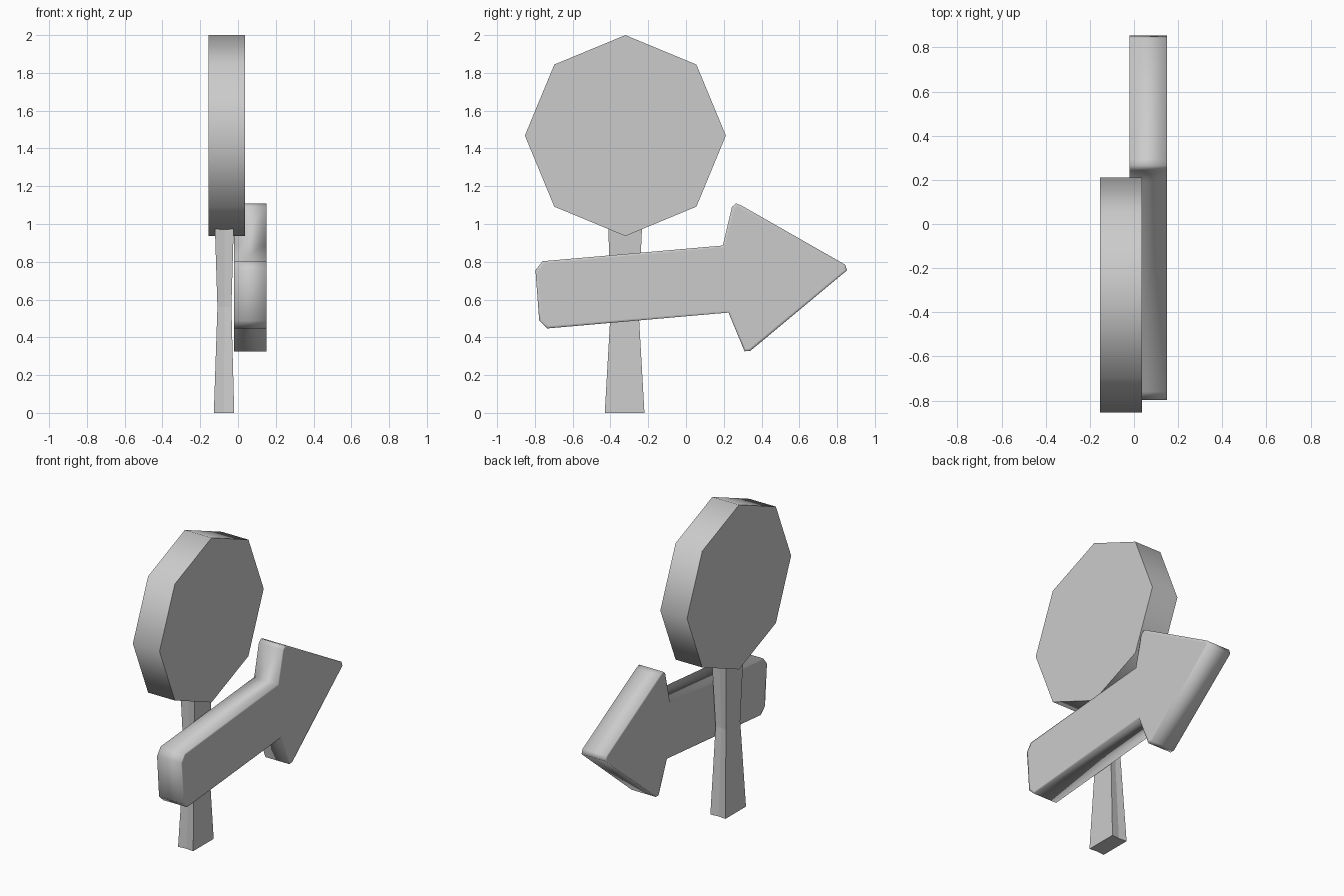
import bpy, bmesh, math

if "Cube" in bpy.data.objects:
    bpy.data.objects.remove(bpy.data.objects["Cube"])


def finish(name, bm, smooth_angle=None):
    bmesh.ops.recalc_face_normals(bm, faces=bm.faces[:])
    mesh = bpy.data.meshes.new(name)
    bm.to_mesh(mesh)
    bm.free()
    obj = bpy.data.objects.new(name, mesh)
    bpy.context.collection.objects.link(obj)
    if smooth_angle:
        bpy.ops.object.select_all(action='DESELECT')
        obj.select_set(True)
        bpy.context.view_layer.objects.active = obj
        bpy.ops.object.shade_smooth_by_angle(angle=math.radians(smooth_angle))
    return obj


def loft(rings):
    """Bridge equal-length rings of points and cap both ends."""
    bm = bmesh.new()
    rows = [[bm.verts.new(p) for p in ring] for ring in rings]
    n = len(rows[0])
    for a, b in zip(rows, rows[1:]):
        for i in range(n):
            j = (i + 1) % n
            bm.faces.new((a[i], a[j], b[j], b[i]))
    caps = [bm.faces.new(rows[0]), bm.faces.new(rows[-1])]
    return bm, caps


def slab(profile, x0, x1):
    """Extrude a (y, z) outline along x."""
    return loft([[(x, y, z) for y, z in profile] for x in (x0, x1)])


# Octagonal sign plate
octagon = [(-0.321 + 0.532 * math.cos(k * math.pi / 4),
            1.468 + 0.532 * math.sin(k * math.pi / 4)) for k in range(8)]
bm, caps = slab(octagon, -0.155, 0.036)
finish("sign_plate", bm, 50)

# Arrow board with chipped corners and a soft rim on both faces
arrow = [(-0.797, 0.755), (-0.76, 0.803), (0.195, 0.886), (0.243, 1.09),
         (0.265, 1.109), (0.295, 1.097), (0.842, 0.785), (0.853, 0.755),
         (0.34, 0.328), (0.31, 0.326), (0.225, 0.531), (-0.735, 0.447),
         (-0.777, 0.488)]
bm, caps = slab(arrow, -0.021, 0.150)
bmesh.ops.recalc_face_normals(bm, faces=bm.faces[:])
bmesh.ops.inset_individual(bm, faces=caps, thickness=0.015, depth=0.0)
finish("arrow_board", bm, 100)

# Pinched post with a shallow seam down its narrow sides
rings = []
for z, x0, x1, y0, y1 in [(0.0, -0.128, -0.020, -0.430, -0.220),
                          (0.56, -0.109, -0.035, -0.398, -0.252),
                          (1.0, -0.123, -0.022, -0.412, -0.232)]:
    xm, groove = (x0 + x1) / 2, 0.006
    rings.append([(x0, y0, z), (xm, y0 + groove, z), (x1, y0, z),
                  (x1, y1, z), (xm, y1 - groove, z), (x0, y1, z)])
bm, caps = loft(rings)
finish("post", bm)
